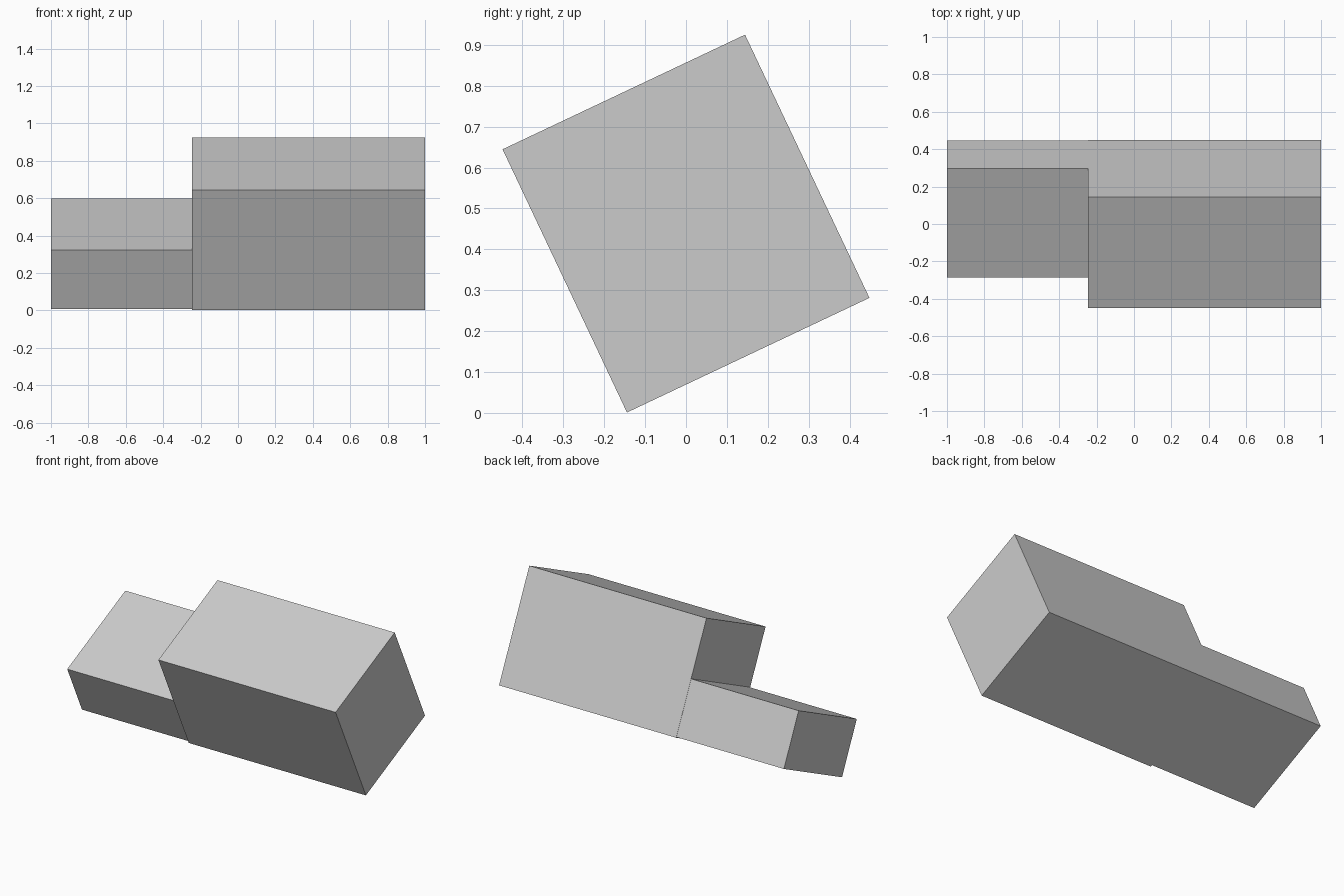
import bpy
import math
from mathutils import Matrix, Vector

cube = bpy.data.objects.get("Cube")
if cube:
    bpy.data.objects.remove(cube, do_unlink=True)

# Plain grey used on every part
grey = bpy.data.materials.new("light_grey")
grey.use_nodes = True
colour = (0.6, 0.6, 0.6, 1)
grey.diffuse_color = colour
grey.node_tree.nodes["Principled BSDF"].inputs["Base Color"].default_value = colour

TILT = math.radians(25.3)


def tilted_box(name, x_min, x_max, centre_y, centre_z, depth, height):
    """Box spanning x_min to x_max, leaning around the x axis."""
    bpy.ops.mesh.primitive_cube_add(size=1)
    box = bpy.context.object
    box.name = name
    size = Vector((x_max - x_min, depth, height))
    box.data.transform(Matrix.Rotation(TILT, 4, "X") @ Matrix.Diagonal(size).to_4x4())
    box.location = ((x_min + x_max) / 2, centre_y, centre_z)
    box.data.materials.append(grey)


# Tall main block and the lower step beside it
tilted_box("main_block", -0.245, 1, 0, 0.463, 0.656, 0.712)
tilted_box("low_step", -1, -0.245, 0.08, 0.303, 0.645, 0.347)
